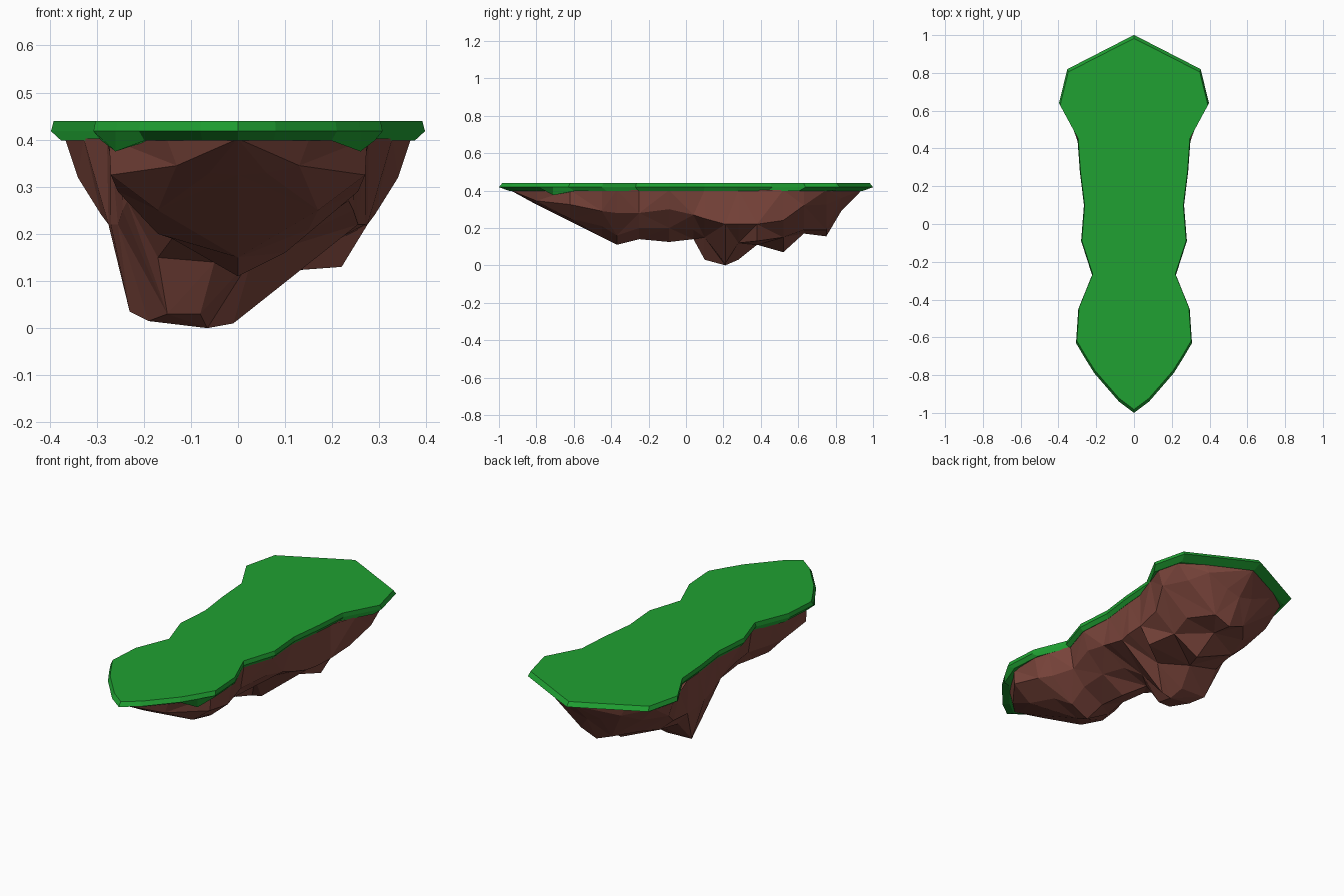
import bpy
import bmesh

if "Cube" in bpy.data.objects:
    bpy.data.objects.remove(bpy.data.objects["Cube"])


def material(name, rgb):
    m = bpy.data.materials.new(name)
    m.diffuse_color = (*rgb, 1)
    m.use_nodes = True
    m.node_tree.nodes["Principled BSDF"].inputs["Base Color"].default_value = m.diffuse_color
    return m


def finish(bm, name, mat):
    bmesh.ops.recalc_face_normals(bm, faces=bm.faces)
    me = bpy.data.meshes.new(name)
    bm.to_mesh(me)
    bm.free()
    me.materials.append(mat)
    ob = bpy.data.objects.new(name, me)
    bpy.context.collection.objects.link(ob)
    return ob


# Symmetric island outline: (y, half width), front to back
OUTLINE = [(-1, 0), (-.94, .08), (-.79, .21), (-.71, .26), (-.63, .307), (-.45, .295),
           (-.27, .222), (-.09, .28), (.1, .265), (.28, .287), (.46, .3),
           (.64, .397), (.82, .353), (.96, .08), (1, 0)]


def half_width(y):
    for (y0, w0), (y1, w1) in zip(OUTLINE, OUTLINE[1:]):
        if y0 <= y <= y1:
            return w0 + (w1 - w0) * (y - y0) / (y1 - y0)
    return 0


# Grass slab: top, widest, lower and inner rings, with two hanging tufts near the front
bm = bmesh.new()
loop = [(w, y) for y, w in OUTLINE] + [(-w, y) for y, w in OUTLINE[-2:0:-1]]
rings = []
for k, (sx, sy, z) in enumerate(((.985, .982, .44), (1, 1, .418),
                                 (.945, .945, .398), (.85, .9, .401))):
    ring = []
    for x, y in loop:
        if k == 2 and y == -.71:
            ring.append(bm.verts.new((x, y, .375)))
        else:
            ring.append(bm.verts.new((x * sx, y * sy, z)))
    rings.append(ring)
n = len(loop)
for a, b in zip(rings, rings[1:]):
    for i in range(n):
        bm.faces.new((a[i], a[(i + 1) % n], b[(i + 1) % n], b[i]))
# Caps run as cross strips between mirrored points
for ring in (rings[0], rings[-1]):
    for i in range(n // 2):
        quad = [ring[i], ring[i + 1], ring[(n - i - 1) % n], ring[(n - i) % n]]
        bm.faces.new(list(dict.fromkeys(quad)))
finish(bm, "grass_top", material("grass", (.014, .355, .032)))

# Rock underside: y, shoulder half width and z, then left, keel and right (x, z)
SECTIONS = [
    (-.80, .13, .345, -.06, .33, 0, .325, .06, .33),
    (-.62, .27, .325, -.17, .25, 0, .235, .17, .25),
    (-.45, .255, .29, -.17, .20, 0, .15, .15, .21),
    (-.37, .225, .28, -.14, .19, 0, .11, .10, .16),
    (-.25, .19, .28, -.13, .20, 0, .14, .12, .20),
    (-.09, .23, .30, -.14, .19, 0, .125, .13, .20),
    (.04, .235, .27, -.17, .15, -.05, .14, .10, .19),
    (.10, .245, .25, -.15, .03, -.08, .03, .03, .15),
    (.21, .255, .22, -.19, .015, -.065, 0, -.01, .01),
    (.28, .27, .22, -.23, .035, -.08, .03, .08, .12),
    (.38, .275, .22, -.22, .15, -.05, .11, .22, .13),
    (.52, .29, .24, -.21, .17, .02, .07, .17, .15),
    (.63, .34, .32, -.19, .20, 0, .17, .18, .19),
    (.75, .27, .325, -.09, .19, 0, .155, .09, .19),
    (.83, .20, .36, -.08, .31, 0, .29, .08, .31)]
bm = bmesh.new()
rows = []
for y, sw, sz, lx, lz, cx, cz, rx, rz in SECTIONS:
    w = half_width(y / .945) * .94
    rows.append([bm.verts.new((x, y, z)) for x, z in (
        (-w, .402), (-sw, sz), (lx, lz), (cx, cz), (rx, rz), (sw, sz), (w, .402))])
for k, (a, b) in enumerate(zip(rows, rows[1:])):
    for i in range(6):
        # Alternate the split direction for an irregular chiselled surface
        if (i + k) % 2:
            bm.faces.new((a[i], a[i + 1], b[i + 1]))
            bm.faces.new((a[i], b[i + 1], b[i]))
        else:
            bm.faces.new((a[i], a[i + 1], b[i]))
            bm.faces.new((a[i + 1], b[i + 1], b[i]))
for row, y in ((rows[0], -.94), (rows[-1], .94)):
    tip = bm.verts.new((0, y, .402))
    for i in range(6):
        bm.faces.new((row[i], row[i + 1], tip))
finish(bm, "rock_underside", material("rock", (.205, .062, .046)))
